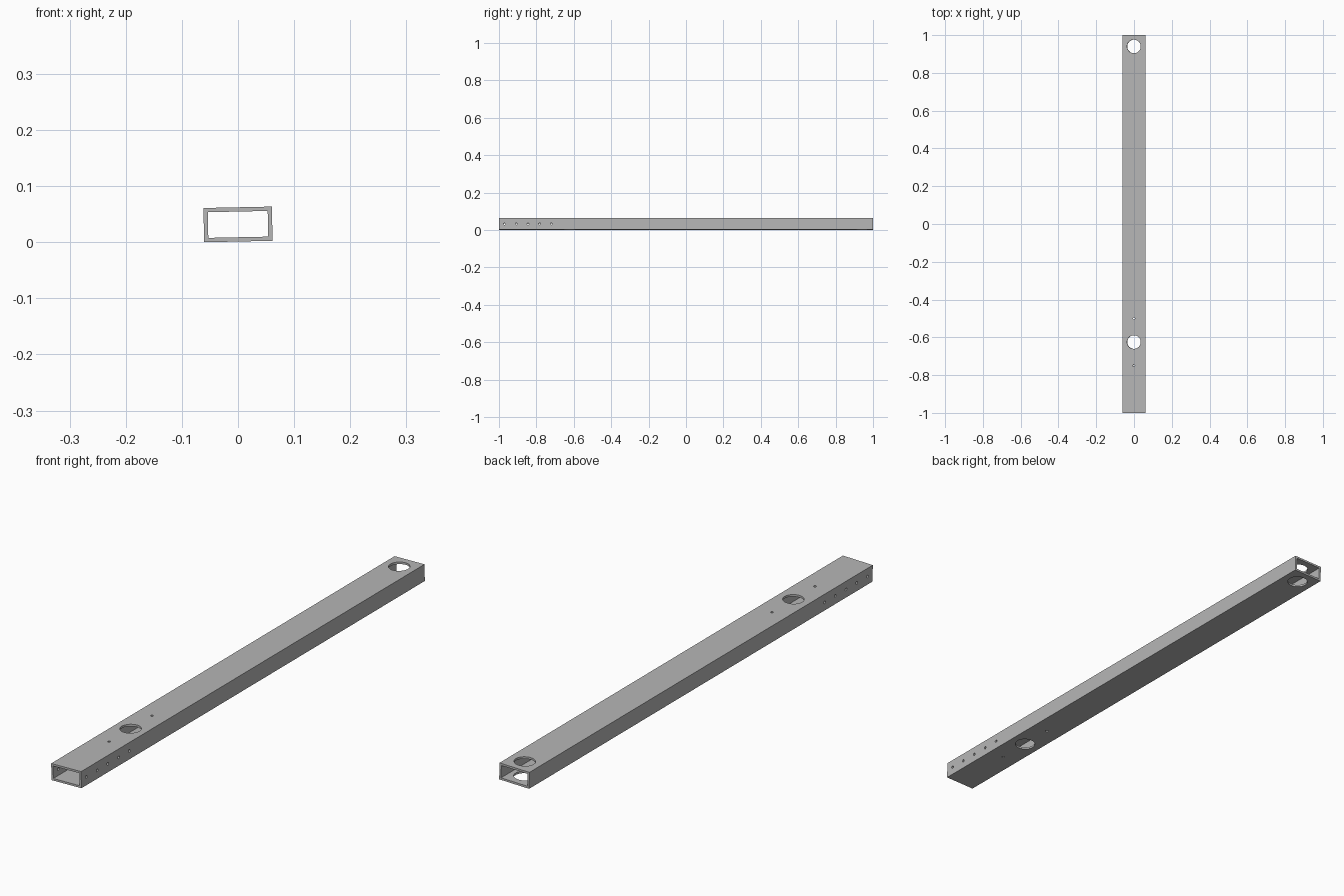
import bpy, bmesh, math
from mathutils import Matrix, Vector

if "Cube" in bpy.data.objects:
    bpy.data.objects.remove(bpy.data.objects["Cube"], do_unlink=True)

WIDTH, HEIGHT, LENGTH, WALL = 0.122, 0.061, 2.0, 0.0076
TILT = math.radians(1.2)

# Plain metal
steel = bpy.data.materials.new("grey steel")
steel.use_nodes = True
GREY = (0.47, 0.47, 0.47, 1)
steel.diffuse_color = GREY
steel.node_tree.nodes["Principled BSDF"].inputs["Base Color"].default_value = GREY


def make_object(name, bm):
    bmesh.ops.recalc_face_normals(bm, faces=bm.faces)
    mesh = bpy.data.meshes.new(name)
    bm.to_mesh(mesh)
    bm.free()
    mesh.materials.append(steel)
    obj = bpy.data.objects.new(name, mesh)
    bpy.context.collection.objects.link(obj)
    return obj


# Hollow rectangular tube: a ring profile swept along y
bm = bmesh.new()
loops = []
for y in (-LENGTH / 2, LENGTH / 2):
    for inset in (0, WALL):
        w, h = WIDTH / 2 - inset, HEIGHT / 2 - inset
        loops.append([bm.verts.new((sx * w, y, sz * h))
                      for sx, sz in ((-1, -1), (1, -1), (1, 1), (-1, 1))])
front_out, front_in, back_out, back_in = loops
for a, b in ((front_out, front_in), (back_out, back_in),
             (front_out, back_out), (front_in, back_in)):
    for i in range(4):
        j = (i + 1) % 4
        bm.faces.new((a[i], a[j], b[j], b[i]))
tube = make_object("rectangular_tube", bm)

# Drill bits for every hole, each passing through both walls
bm = bmesh.new()


def drill(y, radius, segments, sideways=False):
    turn = Matrix.Rotation(math.pi / 2, 4, "Y") if sideways else Matrix()
    bmesh.ops.create_cone(bm, cap_ends=True, segments=segments, radius1=radius,
                          radius2=radius, depth=0.2,
                          matrix=Matrix.Translation((0, y, 0)) @ turn)


for y in (0.94, -0.625):
    drill(y, 0.036, 48)
for y in (-0.5, -0.75):
    drill(y, 0.005, 16)
for i in range(5):
    drill(-0.97 + 0.0625 * i, 0.005, 16, sideways=True)
cutter = make_object("hole_cutter", bm)
cutter.hide_render = True

cut = tube.modifiers.new("holes", "BOOLEAN")
cut.operation = "DIFFERENCE"
cut.solver = "EXACT"
cut.object = cutter
bpy.ops.object.select_all(action="DESELECT")
tube.select_set(True)
bpy.context.view_layer.objects.active = tube
bpy.ops.object.modifier_apply(modifier=cut.name)
bpy.data.objects.remove(cutter, do_unlink=True)
bpy.ops.object.shade_smooth_by_angle(angle=math.radians(30))

# Slight roll about its length, resting on the ground
tube.data.transform(Matrix.Rotation(-TILT, 4, "Y"))
lowest = min(v.co.z for v in tube.data.vertices)
tube.data.transform(Matrix.Translation(Vector((0, 0, -lowest))))
